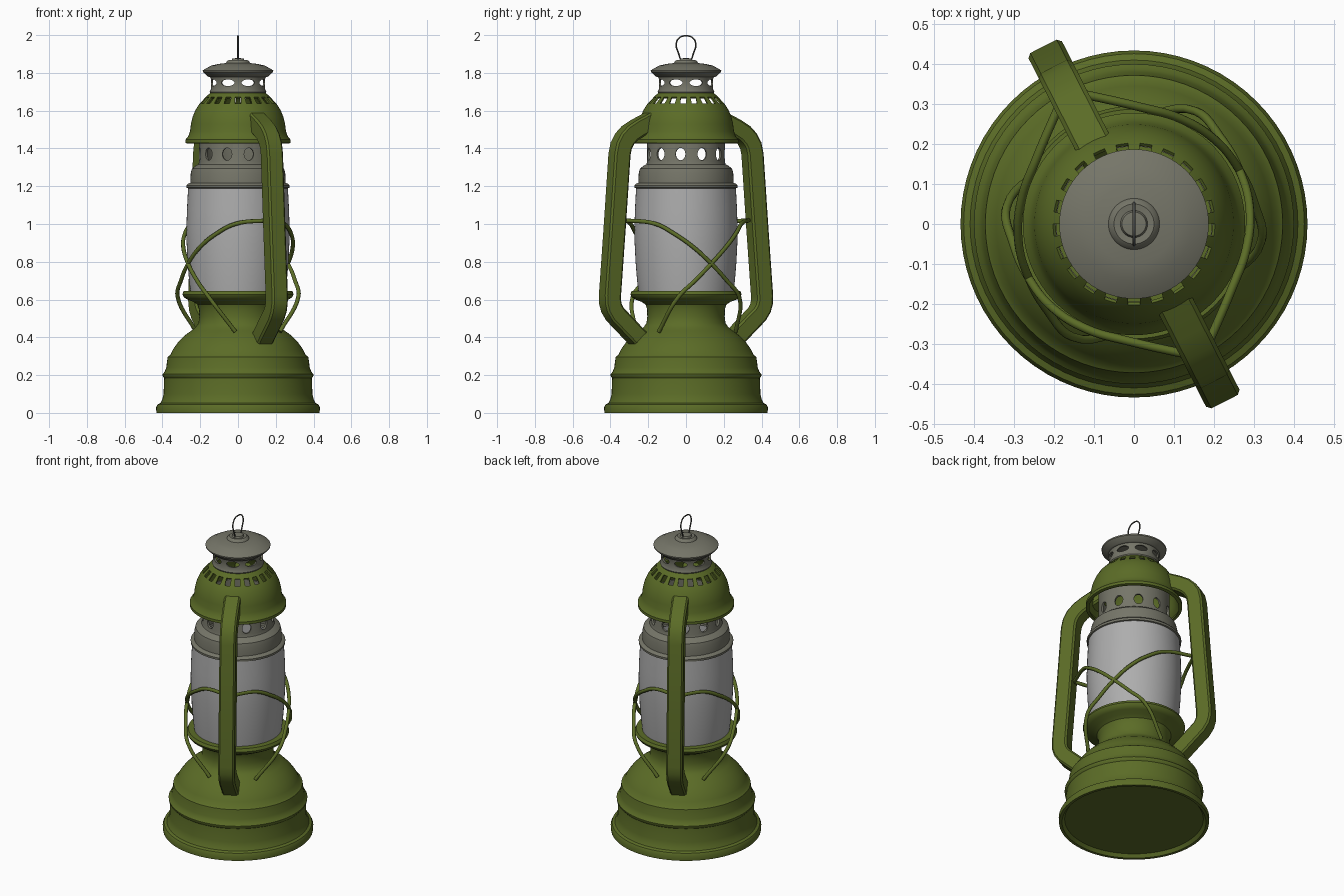
import bpy, bmesh, math
from mathutils import Matrix, Vector

if "Cube" in bpy.data.objects:
    bpy.data.objects.remove(bpy.data.objects["Cube"])

def material(name, rgb):
    m = bpy.data.materials.new(name)
    m.diffuse_color = (*rgb, 1)
    m.use_nodes = True
    m.node_tree.nodes["Principled BSDF"].inputs["Base Color"].default_value = m.diffuse_color
    return m

GREEN = material("olive green paint", (0.105, 0.150, 0.020))
METAL = material("dull grey metal", (0.18, 0.18, 0.14))
GLASS = material("frosted glass", (0.42, 0.42, 0.42))
WIRE = material("dark wire", (0.07, 0.07, 0.06))
FRONT = math.radians(-63)          # direction of the front side tube


def finish(name, bm, mat, angle=35):
    bmesh.ops.remove_doubles(bm, verts=bm.verts, dist=0.0004)
    bmesh.ops.recalc_face_normals(bm, faces=bm.faces)
    me = bpy.data.meshes.new(name)
    bm.to_mesh(me)
    bm.free()
    me.materials.append(mat)
    me.shade_smooth()
    me.set_sharp_from_angle(angle=math.radians(angle))
    ob = bpy.data.objects.new(name, me)
    bpy.context.collection.objects.link(ob)
    return ob


def skin(bm, rings, close_u, close_v):
    nu, nv = len(rings), len(rings[0])
    for i in range(nu if close_u else nu - 1):
        for j in range(nv if close_v else nv - 1):
            a, b = rings[i], rings[(i + 1) % nu]
            k = (j + 1) % nv
            bm.faces.new((a[j], b[j], b[k], a[k]))


def lathe(name, profile, mat, wall=0, n=72):
    """Revolve (r, z) points; wall > 0 makes a closed thin shell."""
    if wall:
        profile = profile + [(r - wall, z) for r, z in reversed(profile)]
    bm = bmesh.new()
    rings = []
    for i in range(n):
        a = 2 * math.pi * i / n
        rings.append([bm.verts.new((max(r, 1e-5) * math.cos(a), max(r, 1e-5) * math.sin(a), z))
                      for r, z in profile])
    skin(bm, rings, True, bool(wall))
    return finish(name, bm, mat)


def cut_ring(ob, count, phase, r, z, size, tilt=0, oval=True):
    """Cut a ring of radial openings through a shell."""
    bm = bmesh.new()
    for i in range(count):
        m = (Matrix.Rotation(math.radians(phase) + 2 * math.pi * i / count, 4, 'Z')
             @ Matrix.Translation((r, 0, z))
             @ Matrix.Rotation(-math.radians(tilt), 4, 'Y')
             @ Matrix.Diagonal((*size, 1)))
        if oval:
            bmesh.ops.create_cone(bm, cap_ends=True, segments=20, radius1=0.5, radius2=0.5,
                                  depth=1, matrix=m @ Matrix.Rotation(math.pi / 2, 4, 'Y'))
        else:
            bmesh.ops.create_cube(bm, size=1, matrix=m)
    cutter = finish("opening_cutter", bm, ob.data.materials[0])
    mod = ob.modifiers.new("openings", 'BOOLEAN')
    mod.operation, mod.solver, mod.object = 'DIFFERENCE', 'EXACT', cutter
    dg = bpy.context.evaluated_depsgraph_get()
    me = bpy.data.meshes.new_from_object(ob.evaluated_get(dg))
    ob.modifiers.clear()
    ob.data = me
    me.shade_smooth()
    me.set_sharp_from_angle(angle=math.radians(35))
    bpy.data.objects.remove(cutter)


def wire(name, points, radius, mat):
    cu = bpy.data.curves.new(name, 'CURVE')
    cu.dimensions = '3D'
    cu.bevel_depth, cu.bevel_resolution, cu.resolution_u = radius, 2, 6
    cu.use_fill_caps = True
    sp = cu.splines.new('BEZIER')
    sp.bezier_points.add(len(points) - 1)
    for bp, p in zip(sp.bezier_points, points):
        bp.co = p
        bp.handle_left_type = bp.handle_right_type = 'AUTO'
    cu.materials.append(mat)
    ob = bpy.data.objects.new(name, cu)
    bpy.context.collection.objects.link(ob)
    return ob


def side_tube(name, angle):
    """Square chamfered tube swept along a bent (r, z) path."""
    path = [(0.19, 1.555), (0.29, 1.507), (0.335, 1.48), (0.365, 1.45), (0.385, 1.415),
            (0.395, 1.37), (0.423, 0.99), (0.452, 0.62), (0.451, 0.585), (0.442, 0.553),
            (0.422, 0.522), (0.275, 0.385)]
    h, c = 0.047, 0.037
    section = [(h, c), (c, h), (-c, h), (-h, c), (-h, -c), (-c, -h), (c, -h), (h, -c)]
    pts = [Vector(p) for p in path]
    out = Vector((math.cos(angle), math.sin(angle), 0))
    side = Vector((-math.sin(angle), math.cos(angle), 0))
    bm = bmesh.new()
    rings = []
    for i, p in enumerate(pts):
        t = (pts[min(i + 1, len(pts) - 1)] - pts[max(i - 1, 0)]).normalized()
        nr, nz = -t.y, t.x                     # in-plane normal, outwards
        rings.append([bm.verts.new(out * (p.x + nr * a) + side * b + Vector((0, 0, p.y + nz * a)))
                      for a, b in section])
    skin(bm, rings, False, True)
    bm.faces.new(rings[0])
    bm.faces.new(rings[-1])
    finish(name, bm, GREEN, 32)


# Fuel tank base with neck and burner flange
lathe("tank_base", [
    (0, .02), (.40, .02), (.415, 0), (.432, 0), (.434, .03), (.426, .045), (.41, .052),
    (.401, .07), (.394, .10), (.391, .185), (.399, .195), (.400, .205), (.388, .218),
    (.380, .24), (.374, .285), (.372, .297), (.358, .307), (.345, .335), (.318, .373),
    (.282, .41), (.248, .435), (.225, .453), (.209, .475), (.205, .51), (.206, .55),
    (.214, .573), (.235, .588), (.268, .600), (.287, .612), (.295, .628), (.287, .645),
    (.25, .645), (0, .645)], GREEN)

# Glass globe
lathe("glass_globe", [(.252, .64), (.259, .70), (.267, .80), (.272, .90), (.273, .98),
                      (.270, 1.08), (.264, 1.195)], GLASS)

# Stepped collar with a ring of oval air holes
collar = lathe("perforated_collar", [
    (.262, 1.188), (.272, 1.192), (.273, 1.205), (.266, 1.213), (.252, 1.217), (.250, 1.27),
    (.244, 1.293), (.225, 1.308), (.210, 1.316), (.206, 1.33), (.206, 1.50)], METAL, .012)
cut_ring(collar, 11, 90, .20, 1.37, (.08, .052, .066))

# Green hood with slots round its shoulder
hood = lathe("hood", [
    (.270, 1.427), (.278, 1.430), (.278, 1.447), (.264, 1.463), (.254, 1.49), (.249, 1.53),
    (.241, 1.565), (.226, 1.602), (.206, 1.634), (.168, 1.675), (.140, 1.70)], GREEN, .012, 84)
cut_ring(hood, 21, -90, .187, 1.655, (.06, .030, .046), 45, False)

# Chimney neck with wide oval holes
neck = lathe("chimney_neck", [(.142, 1.68), (.150, 1.70), (.144, 1.712), (.144, 1.77),
                              (.152, 1.785)], METAL, .010)
cut_ring(neck, 8, 22.5, .14, 1.748, (.08, .075, .036))

# Chimney cap and knob
lathe("chimney_cap", [
    (0, 1.785), (.150, 1.777), (.158, 1.78), (.186, 1.805), (.187, 1.813), (.142, 1.839),
    (.100, 1.848), (.064, 1.852), (.060, 1.860), (.050, 1.868), (.034, 1.866),
    (.030, 1.876), (0, 1.879)], METAL)

# Thin lifting ring on the cap
half = [(.026, 1.862), (.040, 1.905), (.052, 1.95), (.036, 1.985)]
wire("lifting_ring", [(0, -y, z) for y, z in half] + [(0, 0, 1.996)]
     + [(0, y, z) for y, z in reversed(half)], .004, WIRE)

# Side tubes and crossing guard wires
guard = [(0, .375, 1.02), (30, .293, 1.0), (50, .288, .95), (70, .292, .88), (90, .296, .79),
         (108, .306, .70), (124, .322, .615), (150, .265, .43)]
for label, base in (("front", FRONT), ("back", FRONT + math.pi)):
    side_tube(label + "_side_tube", base)
    for hand, s in (("right", 1), ("left", -1)):
        wire(f"{label}_{hand}_guard_wire",
             [(r * math.cos(base + s * math.radians(a)), r * math.sin(base + s * math.radians(a)), z)
              for a, r, z in guard], .011, GREEN)
